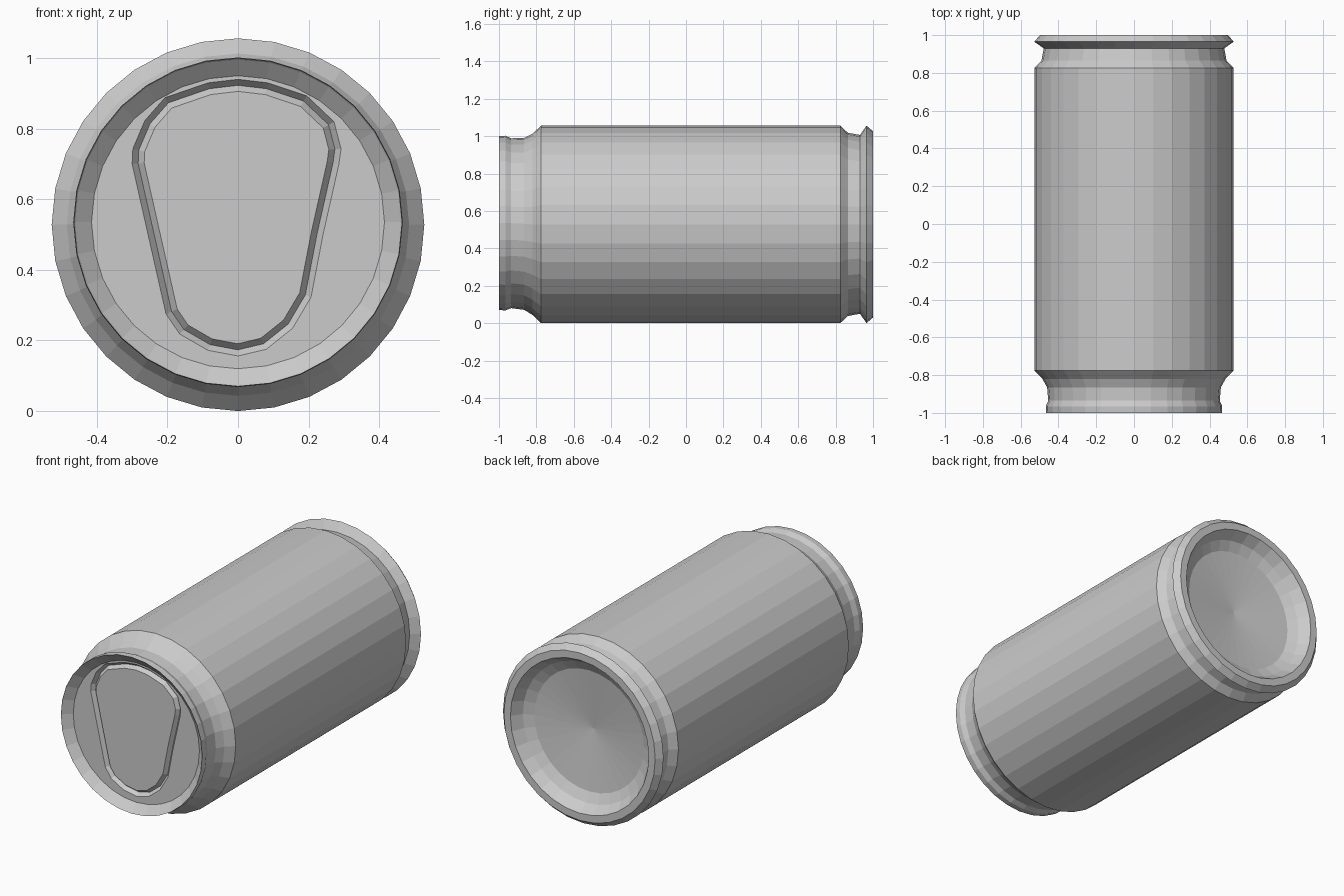
import bpy, bmesh, math

if "Cube" in bpy.data.objects:
    bpy.data.objects.remove(bpy.data.objects["Cube"])

SIDES, R = 32, 0.528
mat = bpy.data.materials.new("metal grey")
mat.diffuse_color = (0.6, 0.6, 0.6, 1)
mat.use_nodes = True
mat.node_tree.nodes["Principled BSDF"].inputs["Base Color"].default_value = mat.diffuse_color

# (y, radius, z shift) from the lid recess, over the outside, to the domed base
profile = [
    (-0.955, 0.415, 0.007), (-0.995, 0.461, 0.007), (-1.0, 0.465, 0.007),
    (-0.965, 0.467, 0.007), (-0.935, 0.454, 0.006), (-0.865, 0.460, 0.003),
    (-0.82, 0.485, 0.0), (-0.775, R, 0.0), (0.825, R, 0.0),
    (0.865, 0.490, 0.0), (0.93, 0.478, 0.0), (0.965, R, 0.0),
    (1.0, 0.498, 0.0), (1.0, 0.455, 0.0), (0.94, 0.415, 0.0), (0.91, 0.36, 0.0),
]
# Outline of the pressed panel on the lid (x, z)
outline = [
    (0, .940), (.085, .930), (.195, .893), (.272, .820), (.292, .743), (.286, .70),
    (.241, .50), (.207, .323), (.155, .235), (.08, .175), (0, .156), (-.085, .172),
    (-.165, .218), (-.204, .275), (-.252, .487), (-.300, .70), (-.298, .743),
    (-.264, .823), (-.207, .888), (-.085, .930),
]


def finish(bm, name):
    me = bpy.data.meshes.new(name)
    bm.to_mesh(me)
    bm.free()
    me.materials.append(mat)
    ob = bpy.data.objects.new(name, me)
    bpy.context.collection.objects.link(ob)
    return ob


def ring(bm, y, r, dz):
    return [bm.verts.new((r * math.sin(2 * math.pi * i / SIDES), y,
                          R + dz + r * math.cos(2 * math.pi * i / SIDES)))
            for i in range(SIDES)]


# Can body with dished base
bm = bmesh.new()
rings = [ring(bm, *p) for p in profile]
for a, b in zip(rings, rings[1:]):
    for i in range(SIDES):
        j = (i + 1) % SIDES
        bm.faces.new((a[i], a[j], b[j], b[i]))
tip = bm.verts.new((0, 0.87, R))
last = rings[-1]
for i in range(SIDES):
    bm.faces.new((last[i], last[(i + 1) % SIDES], tip))
bmesh.ops.recalc_face_normals(bm, faces=bm.faces)
# the open front is closed by the lid; make sure the outside faces outwards
bm.faces.ensure_lookup_table()
side = max(bm.faces, key=lambda f: f.calc_area())
c = side.calc_center_median()
if side.normal.x * c.x + side.normal.z * (c.z - R) < 0:
    bmesh.ops.reverse_faces(bm, faces=bm.faces)
finish(bm, "can_body")

# Lid plate around the panel
bm = bmesh.new()
y0, r0, dz0 = profile[0]
outer = ring(bm, y0, r0, dz0)
inner = [bm.verts.new((x, y0, z)) for x, z in outline]
edges = []
for loop in (outer, inner):
    for a, b in zip(loop, loop[1:] + loop[:1]):
        edges.append(bm.edges.new((a, b)))
bmesh.ops.triangle_fill(bm, use_beauty=True, edges=edges, normal=(0, -1, 0))

# Panel with a V-shaped groove round it
panel = bm.faces.new(inner)
for f in bm.faces:
    f.normal_update()
    if f.normal.y > 0:
        f.normal_flip()
for depth in (-0.022, 0.022):
    bmesh.ops.inset_region(bm, faces=[panel], thickness=0.017, depth=depth,
                           use_even_offset=True)
finish(bm, "lid")
